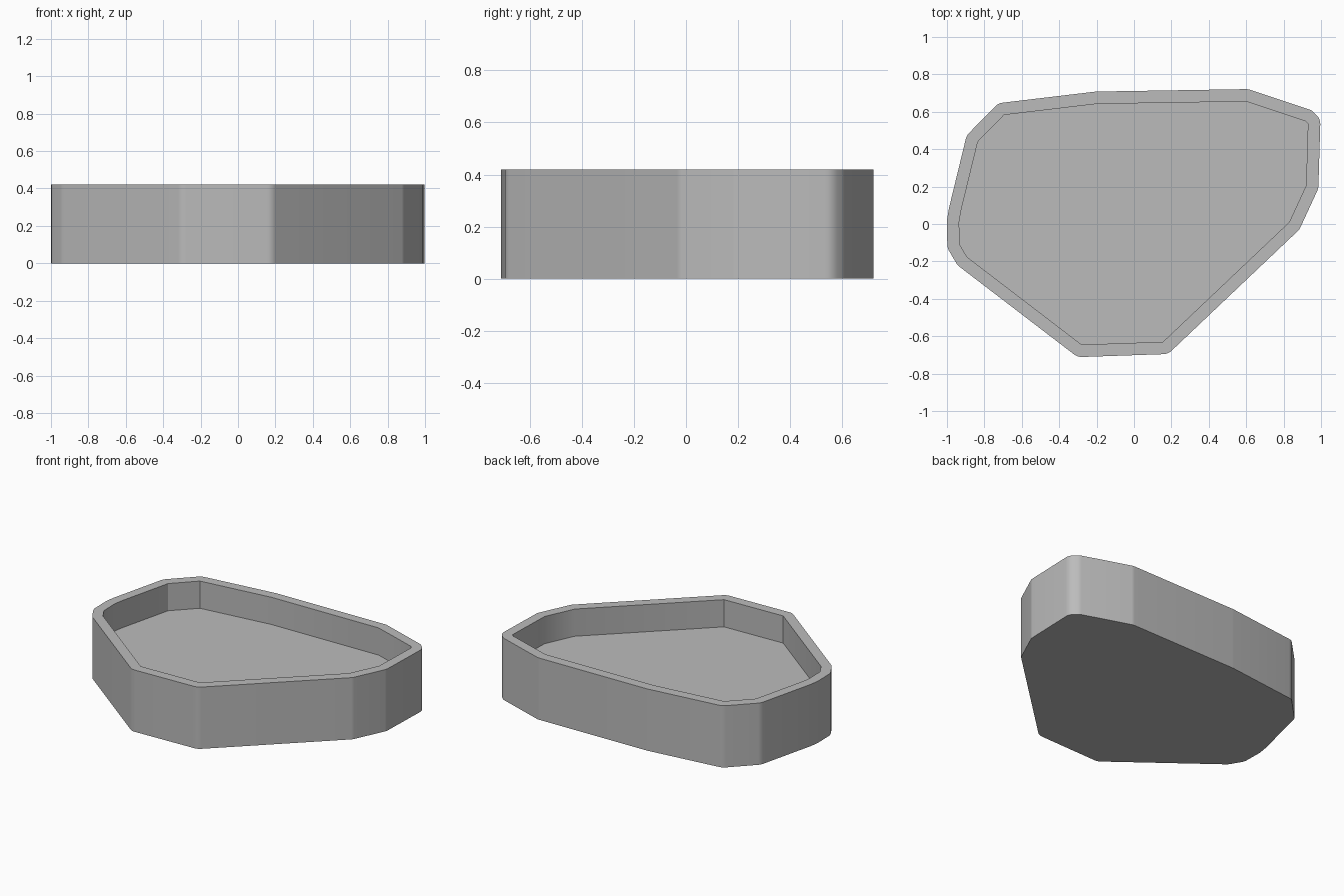
import bpy, bmesh, math
from mathutils import Vector

cube = bpy.data.objects.get("Cube")
if cube:
    bpy.data.objects.remove(cube, do_unlink=True)

HEIGHT, FLOOR, WALL, ARC_STEPS = 0.42, 0.235, 0.066, 5

# Inner outline of the tray, counter-clockwise
OUTLINE = [Vector(p) for p in (
    (-.28, -.645), (.155, -.63), (.83, .01), (.92, .205), (.93, .535), (.915, .55),
    (.60, .655), (-.20, .642), (-.695, .583), (-.835, .44), (-.925, .07),
    (-.935, .01), (-.932, -.11), (-.893, -.176))]


def plain_material(name, rgb):
    mat = bpy.data.materials.new(name)
    mat.use_nodes = True
    mat.diffuse_color = (*rgb, 1)
    mat.node_tree.nodes["Principled BSDF"].inputs["Base Color"].default_value = (*rgb, 1)
    return mat


def edge_angle(a, b):
    """Direction of the outward normal of edge a-b."""
    d = b - a
    return math.atan2(-d.x, d.y)


def rounded_offset(points, i, distance):
    """Arc of offset points around corner i."""
    p = points[i]
    start = edge_angle(points[i - 1], p)
    turn = (edge_angle(p, points[(i + 1) % len(points)]) - start) % math.tau
    steps = max(1, min(ARC_STEPS, round(turn / 0.1)))
    angles = [start + turn * s / steps for s in range(steps + 1)]
    return [p + distance * Vector((math.cos(a), math.sin(a))) for a in angles]


bm = bmesh.new()


def ring(points, z):
    return [bm.verts.new((p.x, p.y, z)) for p in points]


def wall(low, high):
    for i in range(len(low)):
        bm.faces.new((low[i - 1], low[i], high[i], high[i - 1]))


# Outer shell and underside
arcs = [rounded_offset(OUTLINE, i, WALL) for i in range(len(OUTLINE))]
outer = [p for arc in arcs for p in arc]
outer_low, outer_high = ring(outer, 0), ring(outer, HEIGHT)
wall(outer_low, outer_high)
bm.faces.new(outer_low[::-1])

# Recess and its floor
inner_low, inner_high = ring(OUTLINE, FLOOR), ring(OUTLINE, HEIGHT)
wall(inner_high, inner_low)
bm.faces.new(inner_low)

# Flat rim: a fan at every corner, a quad along every side
k = 0
for i, arc in enumerate(arcs):
    bm.faces.new((inner_high[i - 1], outer_high[k - 1], outer_high[k], inner_high[i]))
    for j in range(k, k + len(arc) - 1):
        bm.faces.new((inner_high[i], outer_high[j], outer_high[j + 1]))
    k += len(arc)

bmesh.ops.recalc_face_normals(bm, faces=bm.faces[:])
mesh = bpy.data.meshes.new("tray")
bm.to_mesh(mesh)
bm.free()
tray = bpy.data.objects.new("tray", mesh)
bpy.context.collection.objects.link(tray)
mesh.materials.append(plain_material("plain grey", (0.5, 0.5, 0.5)))

bpy.ops.object.select_all(action="DESELECT")
tray.select_set(True)
bpy.context.view_layer.objects.active = tray
bpy.ops.object.shade_smooth_by_angle(angle=math.radians(30))
